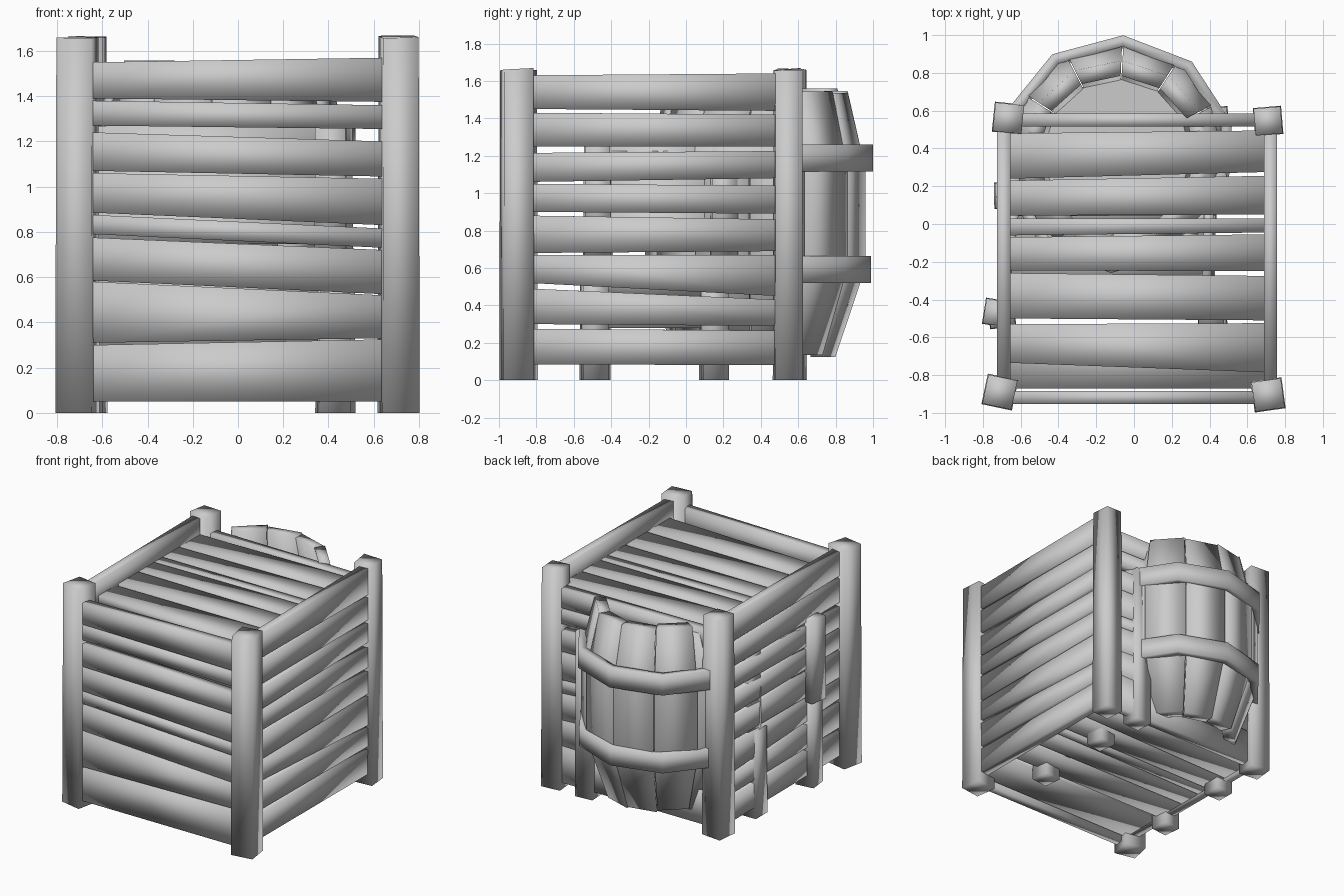
import bpy, math, random
from mathutils import Vector, Matrix

if "Cube" in bpy.data.objects:
    bpy.data.objects.remove(bpy.data.objects["Cube"])

random.seed(4)
X, Y, Z = Vector((1, 0, 0)), Vector((0, 1, 0)), Vector((0, 0, 1))
BOX = [(0, 3, 2, 1), (4, 5, 6, 7), (0, 1, 5, 4), (1, 2, 6, 5), (2, 3, 7, 6), (3, 0, 4, 7)]


def make(name, verts, faces, smooth=True):
    me = bpy.data.meshes.new(name)
    me.from_pydata([tuple(v) for v in verts], [], faces)
    me.update()
    ob = bpy.data.objects.new(name, me)
    bpy.context.collection.objects.link(ob)
    for p in me.polygons:
        p.use_smooth = smooth
    return ob


def slat(name, a, b, wa, wb, wdir, tdir, t=0.07):
    """Plank from a to b, its width going from wa to wb along wdir, thickness t along tdir."""
    vs = []
    for p, w in ((a, wa), (b, wb)):
        p = Vector(p)
        for s, u in ((-1, -1), (1, -1), (1, 1), (-1, 1)):
            vs.append(p + wdir * (s * w / 2) + tdir * (u * t / 2))
    return make(name, vs, BOX)


def post(name, x, y, z0, z1, size, turn):
    """Slightly tapered square post with an uneven top."""
    vs = []
    h = size / 2
    for z, k in ((z0, 1.0), (z1, 0.95)):
        for s, u in ((-1, -1), (1, -1), (1, 1), (-1, 1)):
            v = Matrix.Rotation(math.radians(turn), 3, 'Z') @ Vector((s * h * k, u * h * k, 0))
            vs.append(v + Vector((x, y, z + (random.uniform(-0.01, 0.005) if z == z1 else 0))))
    return make(name, vs, BOX)


def wall(name, a, b, tdir, rows, t=0.07):
    """Stack of horizontal planks; each row is (low_a, high_a, low_b, high_b)."""
    for i, (la, ha, lb, hb) in enumerate(rows):
        slat(f"{name}_{i+1}", (a[0], a[1], (la + ha) / 2), (b[0], b[1], (lb + hb) / 2),
             ha - la, hb - lb, Z, tdir, t)


# Large crate: corner posts
for n, x, y, s, r in (("front_left", -0.71, -0.89, 0.165, -12), ("front_right", 0.71, -0.905, 0.165, 8),
                      ("back_left", -0.665, 0.56, 0.16, -6), ("back_right", 0.71, 0.545, 0.15, 5)):
    post(n + "_post", x, y, 0, 1.665, s, r)

# Large crate: side planks
front = [(.05, .30, .05, .325), (.31, .58, .33, .52), (.585, .775, .525, .72), (.79, .875, .73, .815),
         (.885, 1.06, .83, 1.035), (1.07, 1.24, 1.045, 1.20), (1.27, 1.38, 1.255, 1.36), (1.39, 1.55, 1.375, 1.57)]
right = [(.085, .275, .08, .265), (.30, .49, .29, .43), (.52, .67, .45, .67), (.68, .88, .69, .86),
         (.90, 1.05, .89, 1.04), (1.06, 1.215, 1.08, 1.225), (1.25, 1.43, 1.25, 1.42), (1.45, 1.63, 1.44, 1.64)]
back = front[:-1] + [(1.39, 1.53, 1.375, 1.52)]
wall("front_plank", (-0.64, -0.918), (0.64, -0.918), Y, front)
wall("right_plank", (0.722, -0.84), (0.722, 0.49), X, right)
wall("left_plank", (-0.69, -0.84), (-0.69, 0.51), X, right)
wall("back_plank", (-0.60, 0.55), (0.64, 0.55), Y, back)

# Large crate: lid and floor planks, rows as (y low left, high left, low right, high right)
lid = [(-.735, -.53, -.785, -.525), (-.50, -.26, -.51, -.275), (-.245, -.07, -.25, -.055),
       (-.06, .03, -.045, .03), (.045, .23, .05, .255), (.24, .48, .275, .495)]
floor = [(-.87, -.56, -.87, -.54)] + lid[1:]
for label, z, rows in (("lid", 1.485, lid), ("floor", 0.12, floor)):
    for i, (la, ha, lb, hb) in enumerate(rows):
        slat(f"{label}_plank_{i+1}", (-0.66, (la + ha) / 2, z), (0.69, (lb + hb) / 2, z),
             ha - la, hb - lb, Y, Z)


# Two small crates stacked inside the large one
def small_crate(name, corners, z0, z1):
    n = len(corners)
    for i, (x, y) in enumerate(corners):
        post(f"{name}_post_{i+1}", x, y, z0, z1, 0.14, random.uniform(-10, 10))
        a, b = Vector((*corners[i], 0)), Vector((*corners[(i + 1) % n], 0))
        d = (b - a).normalized()
        nrm = Vector((-d.y, d.x, 0))
        rows = []
        for k in range(3):
            lo = z0 + 0.10 + k * 0.18
            j = random.uniform(-0.012, 0.012)
            rows.append((lo, lo + 0.16, lo + j, lo + 0.16 + j))
        wall(f"{name}_side_{i+1}_plank", a + nrm * 0.03, b + nrm * 0.03, nrm, rows, 0.05)
    c = [Vector(p) for p in corners]
    for k in range(4):
        f = (k + 0.5) / 4
        a, b = c[0].lerp(c[3], f), c[1].lerp(c[2], f)
        slat(f"{name}_top_plank_{k+1}", (a.x, a.y, z1 - 0.08), (b.x, b.y, z1 - 0.08), 0.15, 0.14, Y, Z, 0.05)


small_crate("lower_crate", [(-0.70, -0.48), (0.42, -0.49), (0.44, 0.15), (-0.67, 0.15)], 0, 0.66)
small_crate("upper_crate", [(-0.725, -0.47), (0.41, -0.47), (0.43, 0.20), (-0.65, 0.20)], 0.65, 1.28)

# Loose post against the back wall
post("loose_back_post", 0.43, 0.55, 0, 1.25, 0.14, 4)

# Barrel: bowed staves, most of it inside the crate
CENTRE = Vector((-0.09, 0.37, 0))
STAVES, HOOP_SIDES, START = 12, 10, math.radians(87)


def polar(r, a, z):
    return CENTRE + Vector((r * math.cos(a), r * math.sin(a), z))


profile = [(0.14, 0.43), (0.60, 0.59), (1.13, 0.59), (1.55, 0.495)]
step = 2 * math.pi / STAVES
for i in range(STAVES):
    a0, a1 = START + i * step + 0.006, START + (i + 1) * step - 0.006
    dz = random.uniform(-0.015, 0.01)
    # staves under the lid are shorter
    drop = 0.06 if math.sin((a0 + a1) / 2) < 0.45 else 0
    vs, fs = [], []
    for j, (z, r) in enumerate(profile):
        z += dz if j == 0 else dz - drop if j == 3 else 0
        vs += [polar(r, a0, z), polar(r, a1, z), polar(r - 0.08, a1, z), polar(r - 0.08, a0, z)]
    for j in range(3):
        for k in range(4):
            m = (k + 1) % 4
            fs.append((4 * j + k, 4 * j + m, 4 * j + 4 + m, 4 * j + 4 + k))
    fs += [(3, 2, 1, 0), (12, 13, 14, 15)]
    make(f"barrel_stave_{i+1}", vs, fs)

# Barrel hoops and bottom disc
hoop_step = 2 * math.pi / HOOP_SIDES
for label, z0, z1, out in (("lower", 0.52, 0.665, 0.62), ("upper", 1.115, 1.26, 0.63)):
    vs, fs = [], []
    for i in range(HOOP_SIDES):
        a = START + i * hoop_step
        vs += [polar(r, a, z) for r, z in ((out - 0.06, z0), (out, z0), (out, z1), (out - 0.06, z1))]
    for i in range(HOOP_SIDES):
        b, c = 4 * i, 4 * ((i + 1) % HOOP_SIDES)
        for k in range(4):
            m = (k + 1) % 4
            fs.append((b + k, c + k, c + m, b + m))
    make(label + "_hoop", vs, fs)
n = STAVES
vs = [polar(0.40, START + i * step, z) for z in (0.22, 0.26) for i in range(n)]
fs = [tuple(reversed(range(n))), tuple(range(n, 2 * n))]
fs += [(i, (i + 1) % n, n + (i + 1) % n, n + i) for i in range(n)]
make("barrel_bottom_disc", vs, fs, False)
